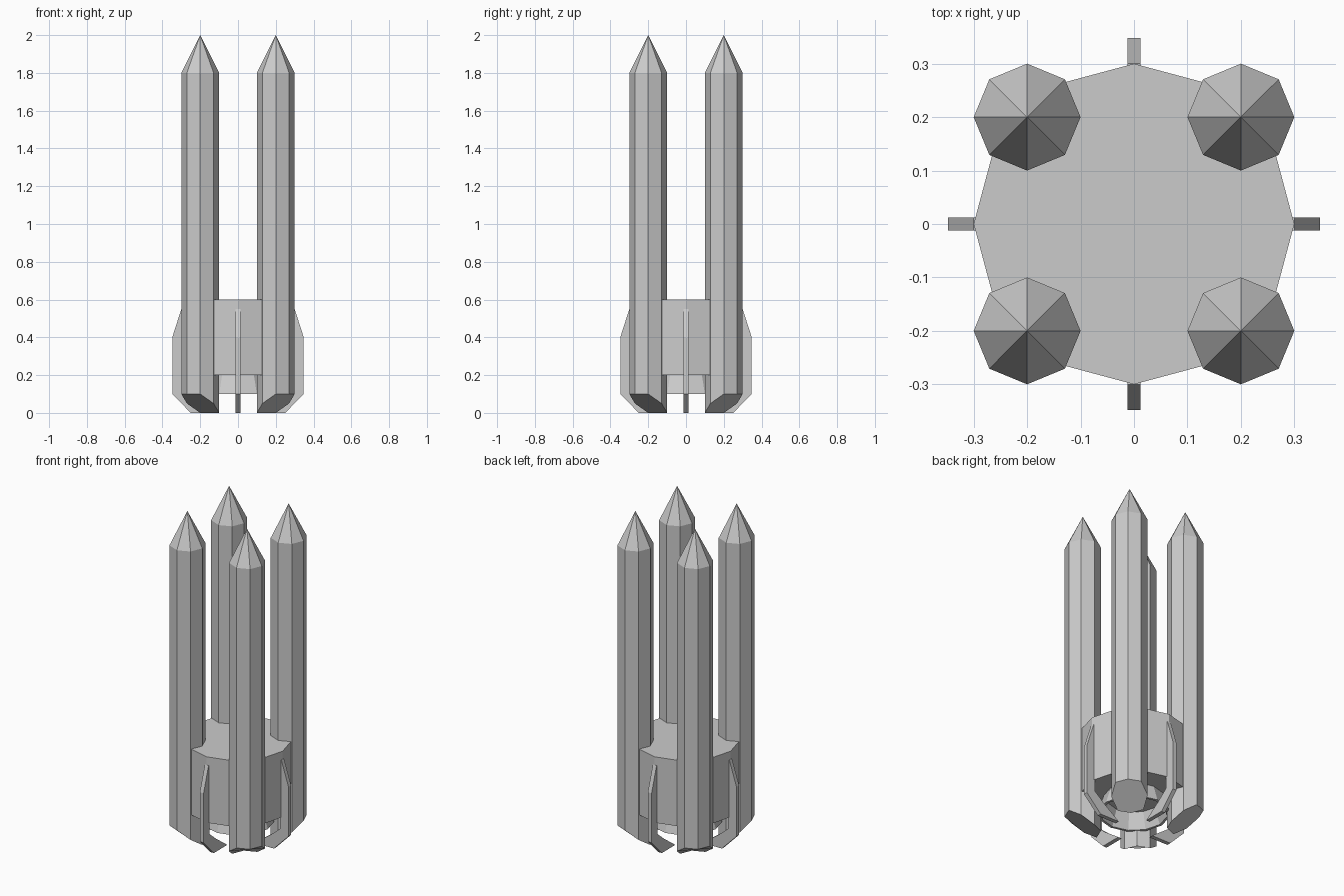
import bpy, bmesh
from math import pi, sin, cos

if "Cube" in bpy.data.objects:
    bpy.data.objects.remove(bpy.data.objects["Cube"])


def finish(name, bm):
    bmesh.ops.recalc_face_normals(bm, faces=bm.faces)
    me = bpy.data.meshes.new(name)
    bm.to_mesh(me)
    bm.free()
    ob = bpy.data.objects.new(name, me)
    bpy.context.collection.objects.link(ob)
    return ob


def lathe(name, profile, sides):
    """Turn (radius, z) points about z; zero radius makes a pole."""
    bm = bmesh.new()
    rings = []
    for r, z in profile:
        if r == 0:
            rings.append([bm.verts.new((0, 0, z))] * sides)
        else:
            rings.append([bm.verts.new((r * cos(2 * pi * i / sides),
                                        r * sin(2 * pi * i / sides), z))
                          for i in range(sides)])
    for a, b in zip(rings, rings[1:]):
        for i in range(sides):
            j = (i + 1) % sides
            bm.faces.new(list(dict.fromkeys((a[i], a[j], b[j], b[i]))))
    return finish(name, bm)


def column(name, sx, sy):
    """Eight-sided pointed column, its foot cut away on the outer side."""
    bm = bmesh.new()
    low, high = [], []
    for i in range(8):
        dx, dy = 0.1 * cos(i * pi / 4), 0.1 * sin(i * pi / 4)
        out = (dx * sx + dy * sy) * 0.7071
        z = min(0.1, max(0.0, 0.05 + out * 0.7071))
        x, y = 0.2 * sx + dx, 0.2 * sy + dy
        low.append(bm.verts.new((x, y, z)))
        high.append(bm.verts.new((x, y, 1.8)))
    tip = bm.verts.new((0.2 * sx, 0.2 * sy, 2.0))
    for i in range(8):
        j = (i + 1) % 8
        bm.faces.new((low[i], low[j], high[j], high[i]))
        bm.faces.new((high[i], high[j], tip))
    bm.faces.new(low)
    return finish(name, bm)


def fin(name, angle):
    """Thin radial plate with a hooked foot."""
    profile = [(0.29, 0.55), (0.3, 0.55), (0.348, 0.4), (0.348, 0.1), (0.25, 0),
               (0.12, 0), (0.23, 0.08), (0.29, 0.13)]
    bm = bmesh.new()
    face = bm.faces.new([bm.verts.new((r, -0.0125, z)) for r, z in profile])
    new = bmesh.ops.extrude_face_region(bm, geom=[face])["geom"]
    bmesh.ops.translate(bm, vec=(0, 0.025, 0),
                        verts=[v for v in new if isinstance(v, bmesh.types.BMVert)])
    ob = finish(name, bm)
    ob.rotation_euler.z = angle
    return ob


# central hub and the flared open nozzle under it
lathe("hub", [(0, 0.2), (0.3, 0.2), (0.3, 0.6), (0, 0.6)], 12)
lathe("nozzle", [(0.165, 0.21), (0.2, 0.1), (0.185, 0.1), (0.15, 0.195), (0, 0.195)], 12)

# four tall columns
for sx, side in ((-1, "left"), (1, "right")):
    for sy, end in ((-1, "front"), (1, "back")):
        column(f"{end}_{side}_column", sx, sy)

# four fins
for k, side in enumerate(("right", "back", "left", "front")):
    fin(side + "_fin", k * pi / 2)
